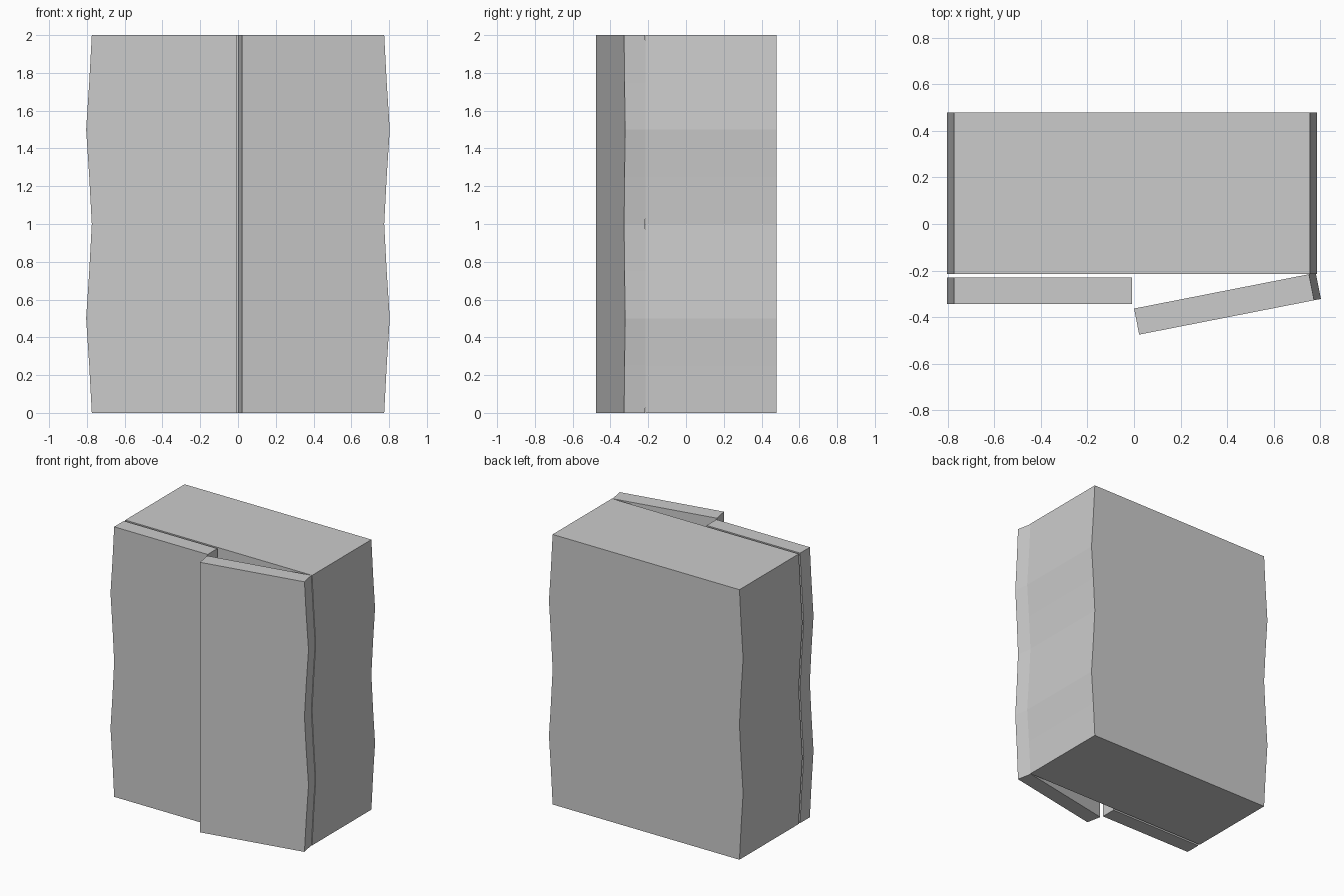
import bpy, bmesh
from math import radians
from mathutils import Matrix

if "Cube" in bpy.data.objects:
    bpy.data.objects.remove(bpy.data.objects["Cube"])

BULGE = 0.03
# (height, share of bulge) for the wavy outer sides
WAVE = [(0, 0), (0.25, 0.45), (0.5, 1), (0.75, 0.45), (1, 0),
        (1.25, 0.45), (1.5, 1), (1.75, 0.45), (2, 0)]


def wavy_slab(name, x0, x1, y0, y1, wave_left, wave_right, matrix=Matrix()):
    """Front outline with wavy or straight sides, extruded from y0 to y1."""
    right = [(x1 + BULGE * k, z) for z, k in WAVE] if wave_right else [(x1, 0), (x1, 2)]
    left = [(x0 - BULGE * k, z) for z, k in WAVE] if wave_left else [(x0, 0), (x0, 2)]
    bm = bmesh.new()
    face = bm.faces.new([bm.verts.new((x, y0, z)) for x, z in right + left[::-1]])
    ext = bmesh.ops.extrude_face_region(bm, geom=[face], use_keep_orig=True)
    verts = [v for v in ext["geom"] if isinstance(v, bmesh.types.BMVert)]
    bmesh.ops.translate(bm, verts=verts, vec=(0, y1 - y0, 0))
    bmesh.ops.recalc_face_normals(bm, faces=bm.faces)
    mesh = bpy.data.meshes.new(name)
    bm.to_mesh(mesh)
    bm.free()
    obj = bpy.data.objects.new(name, mesh)
    obj.matrix_world = matrix
    bpy.context.collection.objects.link(obj)
    return obj


# Cabinet body
wavy_slab("cabinet_body", -0.774, 0.757, -0.214, 0.48, True, True)

# Closed left door
wavy_slab("left_door", -0.774, -0.008, -0.344, -0.23, True, False)

# Right door, ajar, turned about its hinge corner
hinge = Matrix.Translation((0.752, -0.216, 0)) @ Matrix.Rotation(radians(11.1), 4, 'Z')
wavy_slab("right_door", -0.766, 0, -0.114, 0, False, True, hinge)
